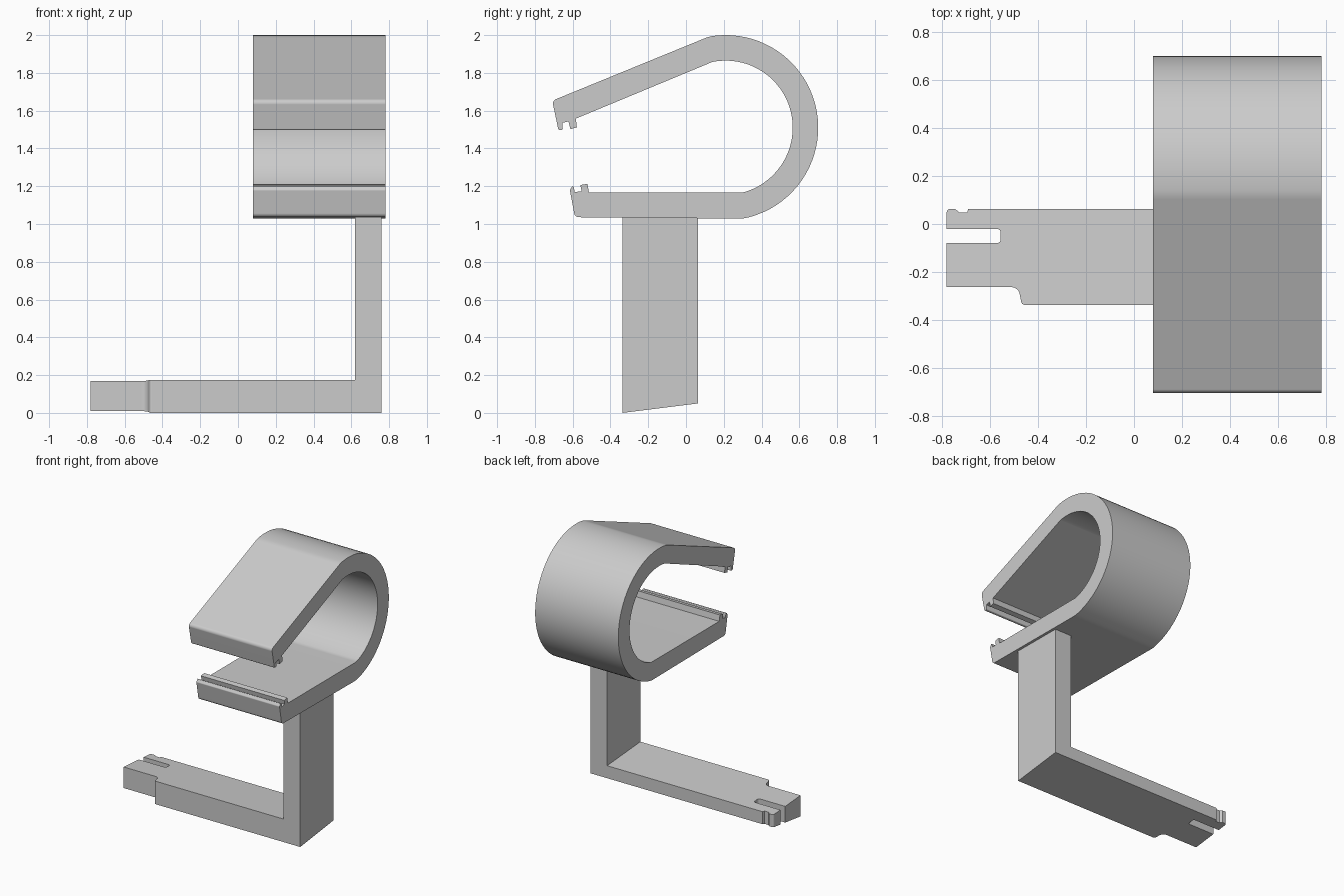
import bpy
import bmesh
from math import cos, sin, radians, tan
from mathutils import Vector

cube = bpy.data.objects.get("Cube")
if cube:
    bpy.data.objects.remove(cube, do_unlink=True)

grey = bpy.data.materials.new("plain grey")
grey.use_nodes = True
COLOUR = (0.6, 0.6, 0.6, 1)
grey.diffuse_color = COLOUR
grey.node_tree.nodes["Principled BSDF"].inputs["Base Color"].default_value = COLOUR


def arc(centre, radius, start, end, steps):
    angles = [radians(start + (end - start) * i / steps) for i in range(steps + 1)]
    return [(centre[0] + radius * cos(a), centre[1] + radius * sin(a)) for a in angles]


def rounded(points, steps=6):
    """Round every corner given as (x, y, radius); keep (x, y) corners as they are."""
    result = []
    for i, p in enumerate(points):
        corner = Vector(p[:2])
        if len(p) == 2:
            result.append(corner)
            continue
        radius = p[2]
        a = (Vector(points[i - 1][:2]) - corner).normalized()
        b = (Vector(points[(i + 1) % len(points)][:2]) - corner).normalized()
        half = a.angle(b) / 2
        centre = corner + (a + b).normalized() * radius / sin(half)
        start = corner + a * radius / tan(half) - centre
        end = corner + b * radius / tan(half) - centre
        for k in range(steps + 1):
            result.append(centre + start.lerp(end, k / steps).normalized() * radius)
    return result


def finish(name, bm):
    bmesh.ops.recalc_face_normals(bm, faces=bm.faces[:])
    mesh = bpy.data.meshes.new(name)
    bm.to_mesh(mesh)
    bm.free()
    mesh.materials.append(grey)
    obj = bpy.data.objects.new(name, mesh)
    bpy.context.collection.objects.link(obj)
    bpy.ops.object.select_all(action='DESELECT')
    obj.select_set(True)
    bpy.context.view_layer.objects.active = obj
    bpy.ops.object.shade_smooth_by_angle(angle=radians(20))
    normals = obj.modifiers.new("even shading", 'WEIGHTED_NORMAL')
    normals.keep_sharp = True


# Clip: one side profile (y, z) swept across the width
centre = (0.21, 1.51)
outer = arc(centre, 0.49, 100.6, -79.4, 40)
inner = arc(centre, 0.355, -74.4, 101.4, 40)
outer[0] += (0.15,)
outer[-1] += (0.15,)
lower_jaw = [(-0.588, 1.036, 0.025), (-0.615, 1.18, 0.01), (-0.595, 1.21, 0.006),
             (-0.59, 1.168), (-0.553, 1.174), (-0.559, 1.206),
             (-0.522, 1.213), (-0.514, 1.168)]
upper_jaw = [(-0.583, 1.558), (-0.578, 1.512), (-0.612, 1.502), (-0.622, 1.543),
             (-0.655, 1.535), (-0.652, 1.499, 0.006), (-0.675, 1.495, 0.01),
             (-0.708, 1.653, 0.025)]
profile = rounded(outer + lower_jaw + inner + upper_jaw)

bm = bmesh.new()
side = bm.faces.new([bm.verts.new((0.08, y, z)) for y, z in profile])
sweep = bmesh.ops.extrude_face_region(bm, geom=[side], use_keep_orig=True)
for v in sweep["geom"]:
    if isinstance(v, bmesh.types.BMVert):
        v.co.x = 0.78
finish("clip", bm)

# Bracket: arm plan (x, y) with end slot and notch, tapering in height to the back
plan = rounded([
    (0.62, -0.337), (-0.467, -0.337, 0.015), (-0.482, -0.263, 0.035),
    (-0.78, -0.263), (-0.78, -0.079), (-0.555, -0.079, 0.015),
    (-0.555, -0.021, 0.015), (-0.78, -0.021), (-0.78, 0.063, 0.015),
    (-0.745, 0.063), (-0.728, 0.048), (-0.695, 0.048), (-0.69, 0.063),
    (0.62, 0.063)])


def base_height(y):
    return 0.125 * (y + 0.337)


def top_height(y):
    return 0.175 - 0.075 * (y + 0.337)


bm = bmesh.new()
verts = [bm.verts.new((x, y, base_height(y))) for x, y in plan]
arm_face = bm.faces.new(verts)
corners = [bm.verts.new((0.76, y, base_height(y))) for y in (0.063, -0.337)]
post_face = bm.faces.new([verts[0], verts[-1]] + corners)

sweep = bmesh.ops.extrude_face_region(bm, geom=[arm_face, post_face], use_keep_orig=True)
raised = [g for g in sweep["geom"] if isinstance(g, bmesh.types.BMFace)]
for v in {v for f in raised for v in f.verts}:
    v.co.z = top_height(v.co.y)

# Post rises from the arm's end into the underside of the clip
post_top = min(raised, key=lambda f: len(f.verts))
sweep = bmesh.ops.extrude_discrete_faces(bm, faces=[post_top])
for v in sweep["faces"][0].verts:
    v.co.z = 1.06
finish("bracket", bm)
